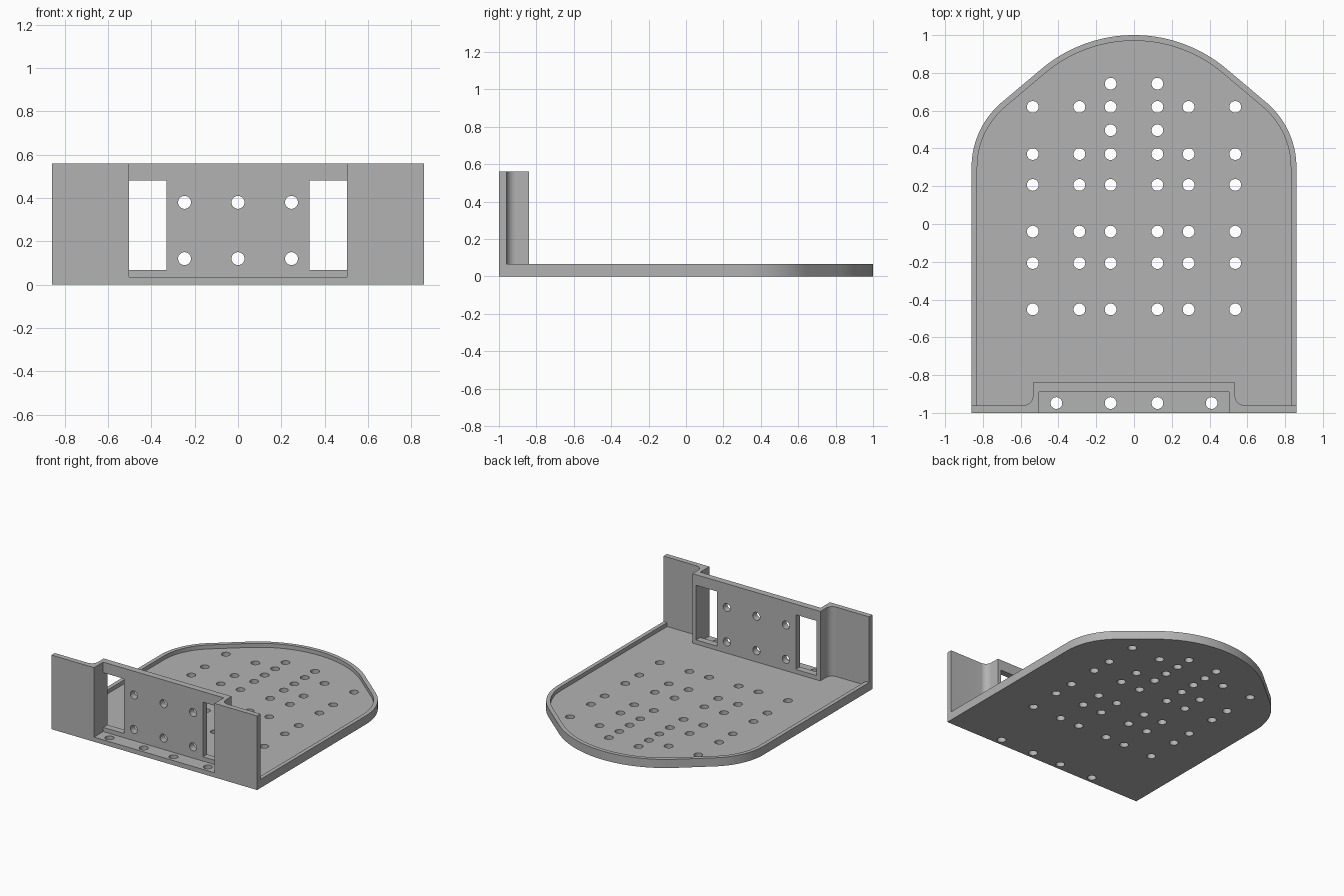
import bpy, bmesh
from math import sin, cos, radians
from mathutils import Matrix, Vector

cube = bpy.data.objects.get("Cube")
if cube:
    bpy.data.objects.remove(cube, do_unlink=True)

grey = bpy.data.materials.new("plain grey")
grey.use_nodes = True
colour = (0.45, 0.45, 0.45, 1)
grey.diffuse_color = colour
grey.node_tree.nodes["Principled BSDF"].inputs["Base Color"].default_value = colour


def finish(bm, name):
    bmesh.ops.recalc_face_normals(bm, faces=bm.faces)
    mesh = bpy.data.meshes.new(name)
    bm.to_mesh(mesh)
    bm.free()
    mesh.materials.append(grey)
    ob = bpy.data.objects.new(name, mesh)
    bpy.context.collection.objects.link(ob)
    return ob


def prism(name, points, z0, z1):
    bm = bmesh.new()
    face = bm.faces.new([bm.verts.new((x, y, z0)) for x, y in points])
    up = bmesh.ops.extrude_face_region(bm, geom=[face])["geom"]
    verts = [v for v in up if isinstance(v, bmesh.types.BMVert)]
    bmesh.ops.translate(bm, verts=verts, vec=(0, 0, z1 - z0))
    return finish(bm, name)


def drills(name, centres, radius, depth, tilt=0):
    bm = bmesh.new()
    for c in centres:
        m = Matrix.Translation(c) @ Matrix.Rotation(radians(tilt), 4, "X")
        bmesh.ops.create_cone(bm, cap_ends=True, segments=32, radius1=radius,
                              radius2=radius, depth=depth, matrix=m)
    return finish(bm, name)


def combine(target, other, operation):
    mod = target.modifiers.new(operation.lower(), "BOOLEAN")
    mod.object, mod.operation, mod.solver = other, operation, "EXACT"
    bpy.context.view_layer.objects.active = target
    bpy.ops.object.modifier_apply(modifier=mod.name)
    bpy.data.objects.remove(other, do_unlink=True)


def arc(cx, cy, r, a0, a1, n):
    angles = [radians(a0 + (a1 - a0) * i / n) for i in range(n + 1)]
    return [(cx + r * cos(a), cy + r * sin(a)) for a in angles]


def mirrored(half):
    return half + [(-x, y) for x, y in reversed(half) if abs(x) > 1e-5]


# Rounded tray outline, optionally inset
def outline(inset, front):
    half = [(0.86 - inset, front)]
    half += arc(0.41, 0.3, 0.45 - inset, 0, 49, 16)
    half += arc(0, 0.24, 0.76 - inset, 49, 90, 20)
    return mirrored(half)


# Tray with a raised rim, open at the front
bracket = prism("mounting_bracket", outline(0, -1), 0, 0.065)
combine(bracket, prism("tray_pocket", outline(0.03, -1.1), 0.035, 0.2), "DIFFERENCE")

# Stepped front wall, with filleted inner corners
back = [(0.86, -1), (0.86, -0.96)]
back += arc(0.585, -0.91, 0.05, 270, 180, 10) + [(0.535, -0.84)]
recess = [(-0.504, -1), (-0.504, -0.89), (0.504, -0.89), (0.504, -1)]
wall = prism("front_wall", mirrored(back) + recess, 0.02, 0.56)

# Side windows and screw holes in the wall
for s in (-1, 1):
    a, b = sorted((s * 0.33, s * 0.504))
    window = prism("window_cutter", [(a, -0.93), (b, -0.93), (b, -0.8), (a, -0.8)], 0.067, 0.48)
    combine(wall, window, "DIFFERENCE")
screws = [Vector((x, -0.865, z)) for x in (-0.247, 0, 0.247) for z in (0.12, 0.38)]
combine(wall, drills("screw_cutter", screws, 0.03, 0.2, 90), "DIFFERENCE")
combine(bracket, wall, "UNION")

# Floor holes: full rows, short centre rows, and the front ledge
rows = {y: (0.124, 0.289, 0.536) for y in (0.62, 0.37, 0.207, -0.04, -0.207, -0.452)}
rows.update({0.743: (0.124,), 0.496: (0.124,), -0.948: (0.124, 0.411)})
holes = [Vector((s * x, y, 0)) for y, xs in rows.items() for x in xs for s in (-1, 1)]
combine(bracket, drills("floor_hole_cutter", holes, 0.031, 0.2), "DIFFERENCE")

# Smooth curves, sharp edges
bpy.ops.object.select_all(action="DESELECT")
bracket.select_set(True)
bpy.context.view_layer.objects.active = bracket
bpy.ops.object.shade_smooth_by_angle(angle=radians(30))
